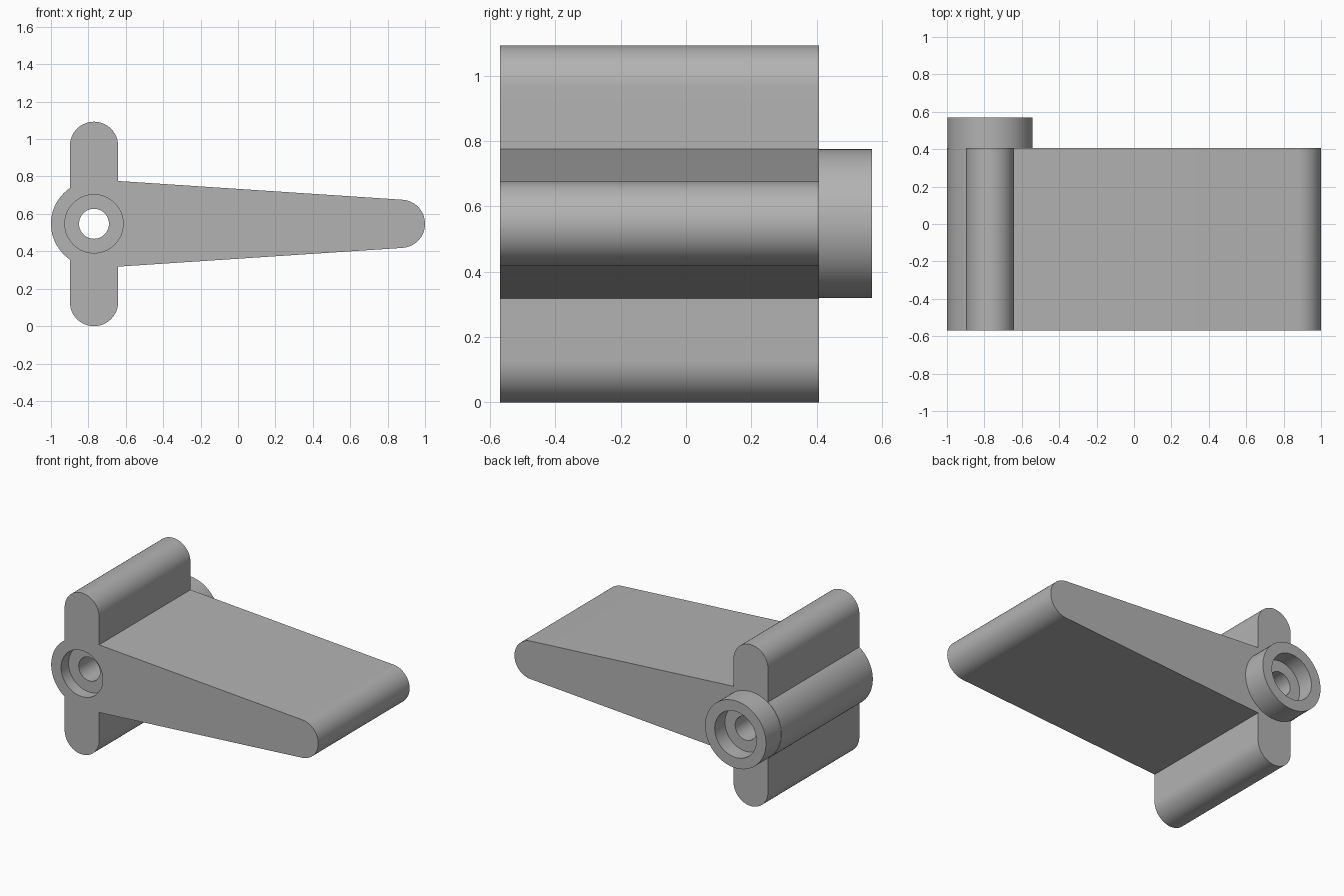
import bpy, bmesh, math
from mathutils import Matrix

cube = bpy.data.objects.get("Cube")
if cube:
    bpy.data.objects.remove(cube, do_unlink=True)

grey = bpy.data.materials.new("plain_grey")
grey.use_nodes = True
colour = (0.45, 0.45, 0.45, 1)
grey.diffuse_color = colour
grey.node_tree.nodes["Principled BSDF"].inputs["Base Color"].default_value = colour

FRONT, BACK, END = -0.57, 0.407, 0.57
HUB_X, MID = -0.77, 0.547


def prism(name, outline, y0, y1):
    """Extrude an x,z outline along y."""
    bm = bmesh.new()
    face = bm.faces.new([bm.verts.new((x, y0, z)) for x, z in outline])
    new = bmesh.ops.extrude_face_region(bm, geom=[face])["geom"]
    bmesh.ops.translate(bm, vec=(0, y1 - y0, 0),
                        verts=[v for v in new if isinstance(v, bmesh.types.BMVert)])
    bmesh.ops.recalc_face_normals(bm, faces=bm.faces)
    mesh = bpy.data.meshes.new(name)
    bm.to_mesh(mesh)
    bm.free()
    mesh.materials.append(grey)
    obj = bpy.data.objects.new(name, mesh)
    bpy.context.collection.objects.link(obj)
    return obj


def arc(cx, cz, r, start, end, n=32):
    steps = [math.radians(start + (end - start) * i / n) for i in range(n + 1)]
    return [(cx + r * math.cos(a), cz + r * math.sin(a)) for a in steps]


def disc(name, r, y0, y1):
    return prism(name, arc(HUB_X, MID, r, 0, 360, 64)[:-1], y0, y1)


def combine(target, other, operation):
    mod = target.modifiers.new(other.name, 'BOOLEAN')
    mod.operation, mod.solver, mod.object = operation, 'EXACT', other
    bpy.context.view_layer.objects.active = target
    bpy.ops.object.modifier_apply(modifier=mod.name)
    bpy.data.objects.remove(other, do_unlink=True)


# Silhouette: upright bar with round ends, tapered arm and hub bulge
BAR, TIP = 0.129, 0.129
bulge = math.degrees(math.acos(BAR / 0.23))
outline = arc(HUB_X, 1.093 - BAR, BAR, 0, 180)
outline += arc(HUB_X, MID, 0.23, 180 - bulge, 180 + bulge)
outline += arc(HUB_X, BAR, BAR, 180, 360)
outline += [(HUB_X + BAR, MID - 0.229)]
outline += arc(1 - TIP, MID, TIP, -86.5, 86.5)
outline += [(HUB_X + BAR, MID + 0.229)]
body = prism("lever_body", outline, FRONT, BACK)

# Round boss behind the hub
combine(body, disc("boss", 0.228, BACK - 0.05, END), 'UNION')

# Through bore with a wider recess at each end
for name, r, y0, y1 in (("bore", 0.08, FRONT - 0.1, END + 0.1),
                        ("front_recess", 0.156, FRONT - 0.1, FRONT + 0.08),
                        ("back_recess", 0.156, END - 0.11, END + 0.1)):
    combine(body, disc(name, r, y0, y1), 'DIFFERENCE')

bpy.ops.object.select_all(action='DESELECT')
body.select_set(True)
bpy.context.view_layer.objects.active = body
bpy.ops.object.shade_smooth_by_angle(angle=math.radians(25))
